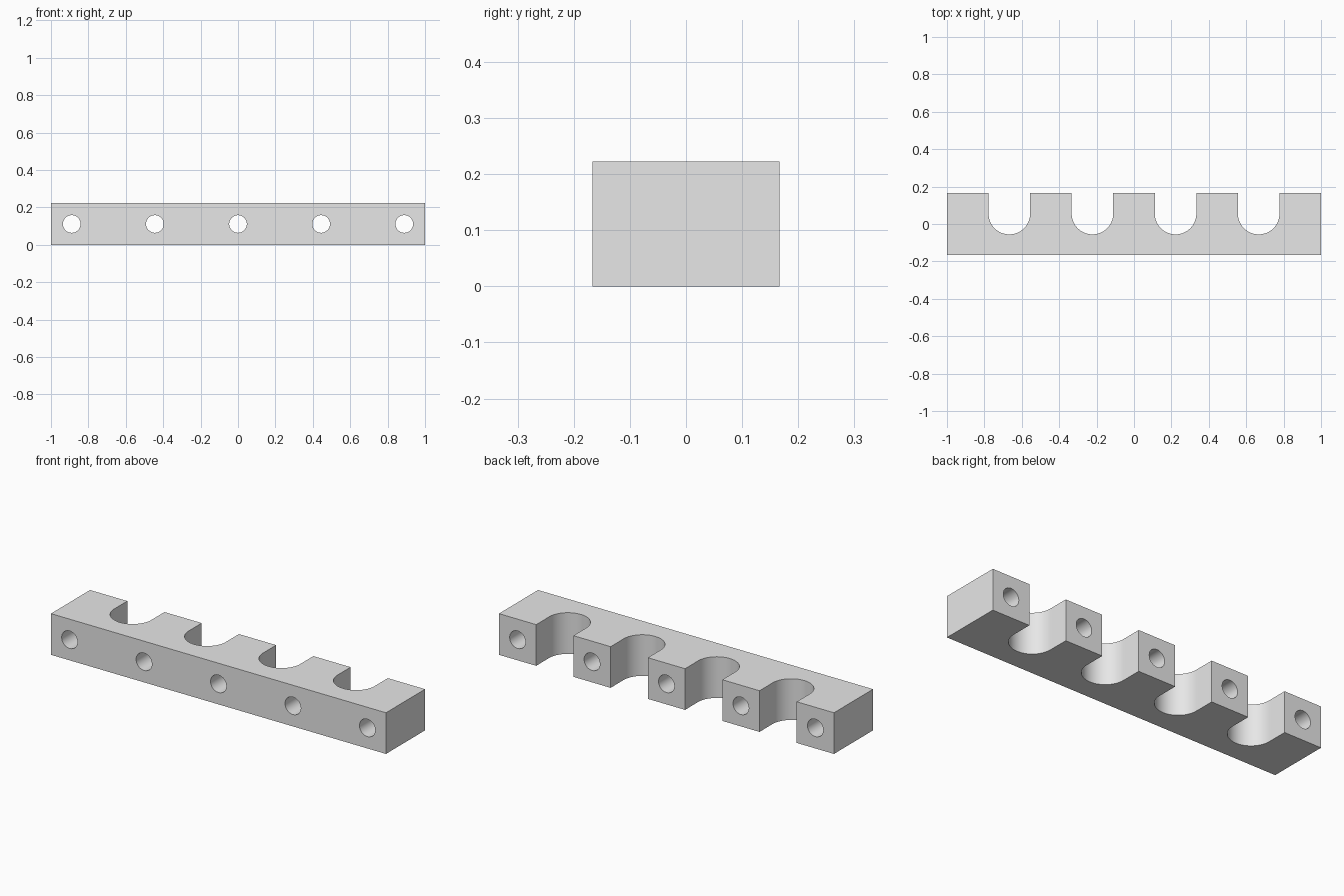
import bpy
import bmesh
from math import pi, cos, sin, radians

cube = bpy.data.objects.get("Cube")
if cube:
    bpy.data.objects.remove(cube, do_unlink=True)

U = 1 / 9                      # module: bar is 18 x 3 x 2 modules
HALF_L, HALF_D, HEIGHT = 9 * U, 1.5 * U, 2 * U
SLOT_R, SLOT_Y = U, 0.5 * U
HOLE_R = 0.425 * U
ARC_STEPS = 32

grey = bpy.data.materials.new("light_grey")
grey.use_nodes = True
colour = (0.8, 0.8, 0.8, 1)
grey.diffuse_color = colour
grey.node_tree.nodes["Principled BSDF"].inputs["Base Color"].default_value = colour


def make_object(name, bm):
    bmesh.ops.recalc_face_normals(bm, faces=bm.faces)
    mesh = bpy.data.meshes.new(name)
    bm.to_mesh(mesh)
    bm.free()
    mesh.materials.append(grey)
    obj = bpy.data.objects.new(name, mesh)
    bpy.context.collection.objects.link(obj)
    return obj


def extrude_profile(bm, points, direction):
    face = bm.faces.new([bm.verts.new(p) for p in points])
    result = bmesh.ops.extrude_face_region(bm, geom=[face])
    verts = [g for g in result["geom"] if isinstance(g, bmesh.types.BMVert)]
    bmesh.ops.translate(bm, verts=verts, vec=direction)


# Bar outline with four round-bottomed slots open to the back
outline = [(-HALF_L, -HALF_D, 0), (-HALF_L, HALF_D, 0)]
for i in range(4):
    x = (4 * i - 6) * U
    outline.append((x - SLOT_R, HALF_D, 0))
    for k in range(ARC_STEPS + 1):
        a = pi + pi * k / ARC_STEPS
        outline.append((x + SLOT_R * cos(a), SLOT_Y + SLOT_R * sin(a), 0))
    outline.append((x + SLOT_R, HALF_D, 0))
outline += [(HALF_L, HALF_D, 0), (HALF_L, -HALF_D, 0)]

bm = bmesh.new()
extrude_profile(bm, outline, (0, 0, HEIGHT))
bar = make_object("slotted_bar", bm)

# Bolt holes running front to back through every post
bm = bmesh.new()
for i in range(5):
    x = (4 * i - 8) * U
    ring = [(x + HOLE_R * cos(2 * pi * k / ARC_STEPS), -2 * HALF_D,
             HEIGHT / 2 + HOLE_R * sin(2 * pi * k / ARC_STEPS)) for k in range(ARC_STEPS)]
    extrude_profile(bm, ring, (0, 4 * HALF_D, 0))
cutter = make_object("hole_cutter", bm)

cut = bar.modifiers.new("bolt_holes", "BOOLEAN")
cut.operation = "DIFFERENCE"
cut.solver = "EXACT"
cut.object = cutter

# Apply the cut, then smooth the curved walls only
bpy.ops.object.select_all(action="DESELECT")
bar.select_set(True)
bpy.context.view_layer.objects.active = bar
bpy.ops.object.modifier_apply(modifier=cut.name)
bpy.data.objects.remove(cutter, do_unlink=True)
bpy.ops.object.shade_smooth_by_angle(angle=radians(30))
